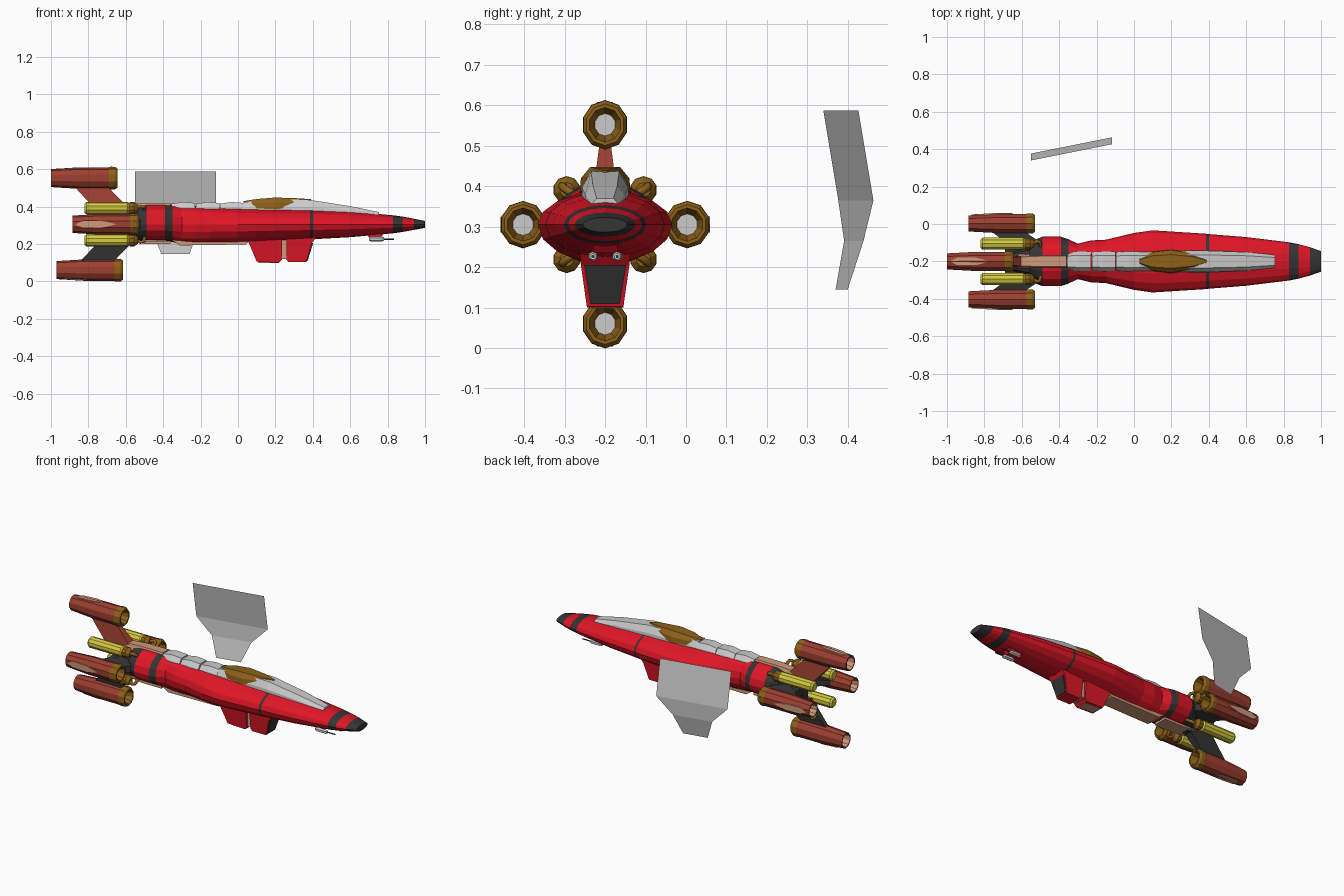
import bpy, bmesh, math
from mathutils import Matrix, Vector

if "Cube" in bpy.data.objects:
    bpy.data.objects.remove(bpy.data.objects["Cube"])

CY, CZ = -0.2, 0.305          # ship axis

COL = {'red': (.74, .008, .02), 'dark': (.035, .035, .035), 'tan': (.62, .32, .2),
       'ochre': (.27, .12, .01), 'yellow': (.68, .6, .05), 'rust': (.34, .05, .03)}
MATS = {}
for k, c in COL.items():
    MATS[k] = bpy.data.materials.new(k)
    MATS[k].diffuse_color = (*c, 1)


def make(name, verts, faces, col=None):
    me = bpy.data.meshes.new(name)
    me.from_pydata([tuple(v) for v in verts], [], faces)
    bm = bmesh.new()
    bm.from_mesh(me)
    bmesh.ops.recalc_face_normals(bm, faces=bm.faces)
    bm.to_mesh(me)
    bm.free()
    ob = bpy.data.objects.new(name, me)
    bpy.context.collection.objects.link(ob)
    if col:
        me.materials.append(MATS[col])
    return ob


def skin(name, rings, col=None, caps=True):
    n = len(rings[0])
    verts = [p for r in rings for p in r]
    faces = [(i*n+j, i*n+(j+1) % n, (i+1)*n+(j+1) % n, (i+1)*n+j)
             for i in range(len(rings)-1) for j in range(n)]
    if caps:
        faces += [tuple(range(n)), tuple(range((len(rings)-1)*n, len(rings)*n))]
    return make(name, verts, faces, col)


def oval(x, w, zt, zb, n=16):
    out = []
    for i in range(n):
        a = 2*math.pi*i/n
        s = math.sin(a)
        out.append((x, CY + w*math.cos(a), CZ + s*((zt-CZ) if s > 0 else (CZ-zb))))
    return out


def hood(x, w, zt, zb):
    zm = zb + (zt-zb)*.55
    return [(x, CY+a*w, z) for a, z in ((-1, zb), (-.95, zm), (-.58, zt), (.58, zt), (.95, zm), (1, zb))]


def lathe(name, prof, y, z, col=None, n=10, sz=1, caps=False):
    rings = [[(x, y + r*math.sin(2*math.pi*i/n), z + sz*r*math.cos(2*math.pi*i/n))
              for i in range(n)] for x, r in prof]
    return skin(name, rings, col, caps)


def prism(name, pts, half, col=None, ang=0):
    """Outline of (x, radius, optional half width) extruded sideways, turned about the ship axis."""
    rot = Matrix.Rotation(ang, 3, 'X')
    rings = []
    for s in (-1, 1):
        rings.append([rot @ Vector((p[0], s*(p[2] if len(p) > 2 else half), p[1]))
                      + Vector((0, CY, CZ)) for p in pts])
    return skin(name, rings, col)


# fuselage: x, half width, top, bottom
S = [(1, .055, .323, .286), (.94, .076, .335, .275), (.88, .092, .346, .264), (.83, .102, .353, .257),
     (.6, .13, .374, .236), (.4, .146, .384, .225), (.385, .148, .385, .224), (.1, .166, .388, .21),
     (0, .152, .392, .205), (-.15, .116, .398, .2), (-.23, .112, .403, .198), (-.3, .095, .408, .198),
     (-.35, .118, .41, .21), (-.39, .132, .412, .218), (-.49, .132, .412, .218), (-.52, .12, .41, .22),
     (-.56, .09, .4, .22)]
for name, a, b, col in (('nose_tip', 0, 1, 'dark'), ('nose_ring', 1, 2, 'red'), ('nose_band', 2, 3, 'dark'),
                        ('forward_hull', 3, 5, 'red'), ('hull_stripe', 5, 6, 'dark'),
                        ('main_hull', 6, 12, 'red'), ('waist_band', 12, 13, 'dark'),
                        ('rear_hull', 13, 14, 'red'), ('rear_collar', 14, 16, 'dark')):
    skin(name, [oval(*s) for s in S[a:b+1]], col)

# dorsal fairing, canopy, spine
skin('canopy_fairing', [hood(*s) for s in ((.755, .036, .37, .335), (.6, .052, .402, .35), (.38, .06, .436, .35),
                                          (.3, .06, .438, .35), (.03, .052, .424, .35))])
skin('canopy_glass', [hood(*s) for s in ((.39, .008, .439, .41), (.32, .042, .444, .4), (.2, .063, .448, .385),
                                        (.1, .052, .44, .39), (.03, .015, .429, .41))], 'ochre')
for i in range(3):
    x = .03 - i*.13
    skin(f'spine_panel_{i}', [hood(x, .054, .419, .36), (hood(x-.065, .055, .424, .36)),
                              hood(x-.125, .051, .415, .36)])
skin('rear_spine', [hood(-.36, .048, .418, .3), hood(-.5, .048, .418, .3), hood(-.62, .04, .41, .3)], 'tan')
prism('rear_keel', [(-.36, -.09), (-.36, -.105), (-.5, -.105), (-.6, -.09)], .045, 'tan')
prism('belly_panel', [(-.36, -.08), (-.31, -.113), (.04, -.108), (.08, -.08)], .05, 'tan')

# ventral pod with dark intake face
prism('pod_rear', [(.05, -.08, .062), (.1, -.2, .045), (.22, -.205, .045), (.235, -.19, .047),
                   (.235, -.08, .062)], 0, 'red')
prism('pod_front', [(.26, -.07, .062), (.26, -.19, .047), (.27, -.203, .045), (.365, -.203, .045),
                    (.395, -.1, .06), (.42, -.07, .062)], 0, 'red')
prism('pod_core', [(.2, -.08), (.2, -.185), (.3, -.185), (.3, -.08)], .042, 'tan')
prism('pod_face', [(.36, -.196, .036), (.372, -.196, .036), (.402, -.1, .052), (.38, -.1, .052)], 0, 'dark')
prism('pod_base', [(.11, -.2), (.11, -.207), (.22, -.207), (.22, -.2)], .03, 'tan')

# chin guns
prism('gun_mount', [(.68, -.05), (.7, -.07), (.76, -.07), (.79, -.04)], .03, 'red')
for s in (-1, 1):
    lathe('gun_body', [(.7, .008), (.71, .013), (.77, .013), (.78, .008)], CY+s*.03, .226, None, 6, 1, True)
    lathe('gun_barrel', [(.77, .004), (.835, .004)], CY+s*.03, .226, 'dark', 6, 1, True)

# engine hub and cross
lathe('hub', [(-.5, .095), (-.58, .08), (-.68, .05)], CY, CZ, 'dark', 8, 1, True)
for i in range(2):
    prism(f'cross_plate_{i}', [(-.69, -.1), (-.69, .1), (-.54, .1), (-.54, -.1)], .022, 'dark', i*math.pi/2)

# four main engines: front x, distance from axis, turn, vertical stretch
for name, x, d, ang, sz, pcol in (('top', -.645, .247, 0, 1.07, 'rust'), ('bottom', -.615, -.245, 0, 1.07, 'dark'),
                                  ('near', -.53, .203, math.pi/2, 1.03, 'dark'),
                                  ('far', -.53, .203, -math.pi/2, 1.03, 'dark')):
    y, z = CY - d*math.sin(ang), CZ + d*math.cos(ang)
    lathe(name+'_engine_lip', [(x-.045, .055), (x-.035, .057), (x-.012, .056), (x, .048), (x, .04),
                               (x-.05, .026)], y, z, 'ochre', 10, sz)
    lathe(name+'_engine_shell', [(x-.04, .054), (x-.2, .054), (x-.355, .045), (x-.355, .038)],
          y, z, 'rust', 10, sz)
    lathe(name+'_engine_nozzle', [(x-.355, .038), (x-.27, .028)], y, z, 'tan', 10, sz)
    lathe(name+'_engine_core', [(x-.05, .027), (x-.27, .028)], y, z, None, 10, sz, True)
    s = 1 if d > 0 else -1
    # swept pylon
    prism(name+'_pylon', [(x-.23, s*(abs(d)-.045), .012), (x-.05, s*(abs(d)-.047), .014),
                          (x+.07, s*.075, .03), (x-.1, s*.06, .03)], 0, pcol, ang)
    # pale diamond panel on the outer side
    diamond = [(x-.12, 0), (x-.2, .02), (x-.3, .02), (x-.34, 0), (x-.3, -.02), (x-.2, -.02)]
    rot = Matrix.Rotation(ang, 3, 'X')
    skin(name+'_engine_panel', [[rot @ Vector((px, py, d+s*r*(1-max(0, x-.2-px)*1.0))) + Vector((0, CY, CZ))
                                 for px, py in diamond] for r in (.045, .056)], 'tan')

# four yellow tanks with caps and feed pipes
for sy in (-1, 1):
    for sz in (-1, 1):
        y, z = CY + sy*.095, CZ + sz*.086
        lathe('tank', [(-.82, .024), (-.81, .034), (-.59, .034), (-.58, .026)], y, z, 'yellow', 10, 1, True)
        lathe('tank_cap', [(-.585, .026), (-.575, .033), (-.555, .033), (-.535, .018)], y, z, 'ochre', 10, 1, True)
        cu = bpy.data.curves.new('feed_pipe', 'CURVE')
        cu.dimensions = '3D'
        cu.bevel_depth, cu.bevel_resolution = .01, 1
        sp = cu.splines.new('POLY')
        path = ((-.545, 0, 0), (-.52, .012, .01), (-.503, .008, .005), (-.5, -.015, -.01), (-.5, -.04, -.03))
        sp.points.add(len(path)-1)
        for p, (px, py, pz) in zip(sp.points, path):
            p.co = (px, y+sy*py, z+sz*pz, 1)
        cu.materials.append(MATS['ochre'])
        bpy.context.collection.objects.link(bpy.data.objects.new('feed_pipe', cu))

# detached bent grey panel: z, x half length, y centre
rows = ((.587, .217, .383), (.365, .217, .42), (.265, .12, .415), (.145, .075, .385))
verts = [(-.335 + s*h, y + s*h*.2, z) for z, h, y in rows for s in (-1, 1)]
make('side_panel', verts, [(2*i, 2*i+1, 2*i+3, 2*i+2) for i in range(3)])

for m in bpy.data.materials:
    if m.users and not m.is_grease_pencil:
        m.use_nodes = True
        m.node_tree.nodes["Principled BSDF"].inputs["Base Color"].default_value = m.diffuse_color
